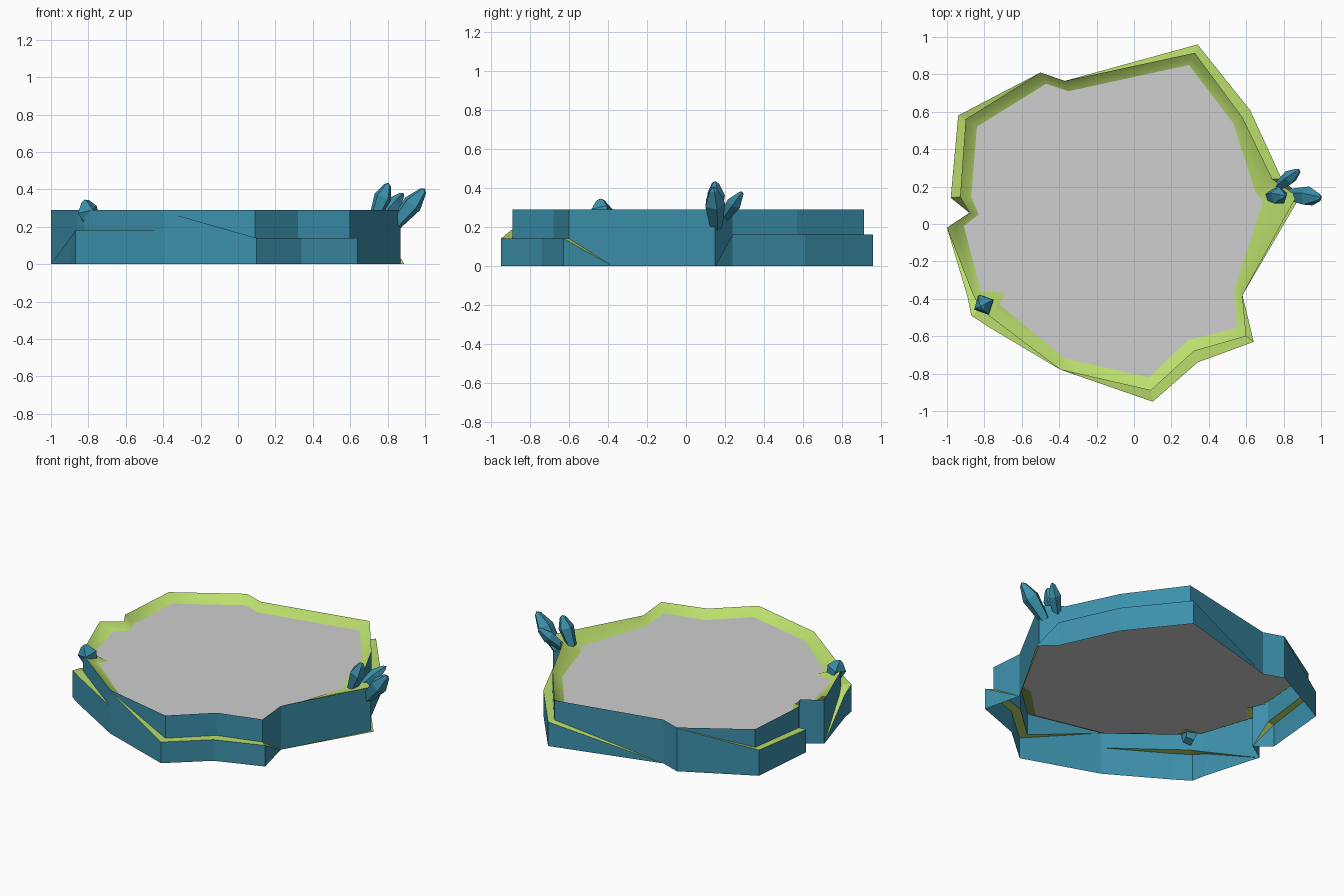
import bpy, bmesh, math
from mathutils import Vector

if "Cube" in bpy.data.objects:
    bpy.data.objects.remove(bpy.data.objects["Cube"])


def material(name, rgb):
    m = bpy.data.materials.new(name)
    m.diffuse_color = (*rgb, 1)
    m.use_nodes = True
    m.node_tree.nodes["Principled BSDF"].inputs["Base Color"].default_value = m.diffuse_color
    return m


TEAL = material("teal rock", (0.045, 0.28, 0.41))
LIME = material("lime moss", (0.50, 0.73, 0.15))
GREY = material("grey floor", (0.62, 0.62, 0.62))
TOP, FLOOR = 0.29, 0.245

# Outline, counterclockwise: outer foot xy, wall top xy, inner floor xy, ledge height
RING = [
    (.10, -.95, .09, -.89, .08, -.82, .14),
    (.34, -.74, .32, -.68, .29, -.62, .14),
    (.64, -.63, .60, -.60, .55, -.555, .14),
    (.58, -.38, .58, -.38, .535, -.35, 0),
    (.89, .15, .87, .15, .69, .12, 0),
    (.79, .24, .74, .24, .65, .17, .16),
    (.62, .61, .58, .57, .53, .54, .16),
    (.34, .96, .325, .915, .295, .85, .16),
    (-.37, .765, -.37, .765, -.35, .71, 0),
    (-.50, .81, -.50, .81, -.47, .75, .285),
    (-.94, .58, -.90, .56, -.84, .52, .17),
    (-.98, .14, -.93, .145, -.87, .145, .15),
    (-.88, .06, -.88, .06, -.83, .05, 0),
    (-1.0, -.02, -1.0, -.02, -.91, -.01, 0),
    (-.89, -.39, -.86, -.38, -.82, -.355, .15),
    (-.87, -.49, -.82, -.455, -.69, -.37, .18),
    (-.77, -.555, -.75, -.51, -.72, -.43, .18),
    (-.40, -.775, -.40, -.775, -.375, -.715, .18),
    (-.39, -.78, -.39, -.78, -.365, -.72, .28),
]


def make(name, bm, mats):
    bmesh.ops.remove_doubles(bm, verts=bm.verts, dist=0.0005)
    me = bpy.data.meshes.new(name)
    bm.to_mesh(me)
    bm.free()
    for m in mats:
        me.materials.append(m)
    ob = bpy.data.objects.new(name, me)
    bpy.context.collection.objects.link(ob)
    return ob


def bridge(bm, loops, slots, smooth=False):
    """Quads between consecutive closed loops; slots gives the material per band."""
    rows = [[bm.verts.new(p) for p in loop] for loop in loops]
    n = len(rows[0])
    for a, b, slot in zip(rows, rows[1:], slots):
        for i in range(n):
            j = (i + 1) % n
            f = bm.faces.new((a[i], a[j], b[j], b[i]))
            f.material_index = slot
            f.smooth = smooth


foot = [(r[0], r[1], 0) for r in RING]
ledge_out = [(r[0], r[1], r[6]) for r in RING]
ledge_in = [(r[2], r[3], r[6]) for r in RING]
crest = [(r[2], r[3], TOP) for r in RING]
inner = [(r[4], r[5], FLOOR) for r in RING]
middle = [((r[2] + r[4]) / 2, (r[3] + r[5]) / 2, FLOOR + .016) for r in RING]

# Rock wall with its stepped mossy ledge
bm = bmesh.new()
bridge(bm, [foot, ledge_out, ledge_in, crest], [0, 1, 0])
make("rock_wall", bm, [TEAL, LIME])

# Moss rim dipping softly to the floor
bm = bmesh.new()
bridge(bm, [crest, middle, inner], [0, 0], smooth=True)
make("moss_rim", bm, [LIME])

# Flat floor
bm = bmesh.new()
bm.faces.new([bm.verts.new(p) for p in inner])
make("floor", bm, [GREY])


def shard(name, base, tip, r, sides=5):
    """Faceted crystal: narrow root, wide shoulder, small blunt tip."""
    base, tip = Vector(base), Vector(tip)
    axis = tip - base
    q = axis.to_track_quat('Z', 'Y')
    loops = []
    for t, k in ((0, .6), (.6, 1), (.93, .4)):
        loops.append([base + axis * t + q @ Vector((
            r * k * math.cos(2 * math.pi * i / sides),
            r * k * math.sin(2 * math.pi * i / sides), 0)) for i in range(sides)])
    loops.append([tip] * sides)
    bm = bmesh.new()
    bridge(bm, loops, [0, 0, 0])
    bm.faces.new([bm.verts.new(p) for p in reversed(loops[0])])
    make(name, bm, [TEAL])


# Crystals growing on the rim
shard("crystal_upright", (.73, .15, .25), (.805, .15, .435), .05)
shard("crystal_outward", (.83, .155, .20), (1.0, .14, .405), .055)
shard("crystal_back", (.76, .19, .24), (.885, .29, .38), .04)
shard("crystal_left", (-.78, -.42, .21), (-.82, -.44, .345), .06, 4)
